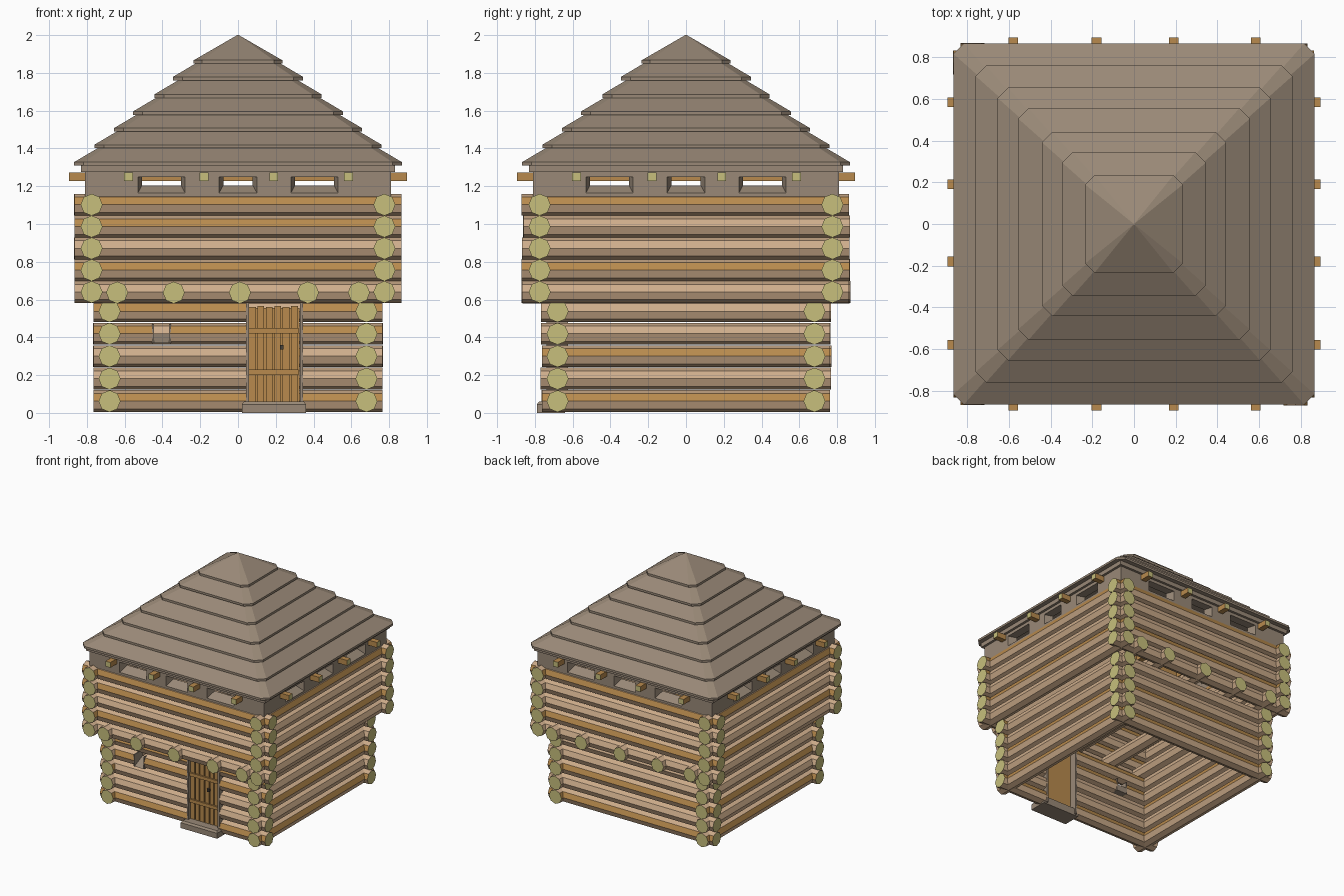
import bpy, bmesh, math, random
from mathutils import Vector, Matrix

if "Cube" in bpy.data.objects:
    bpy.data.objects.remove(bpy.data.objects["Cube"])

random.seed(4)


def mat(name, rgb):
    m = bpy.data.materials.new(name)
    m.diffuse_color = (*rgb, 1)
    m.use_nodes = True
    m.node_tree.nodes["Principled BSDF"].inputs["Base Color"].default_value = m.diffuse_color
    return m


TAN = mat("pale_log", (0.62, 0.42, 0.26))
ORANGE = mat("orange_wood", (0.48, 0.255, 0.075))
CUT = mat("cut_log_end", (0.57, 0.52, 0.2))
GREY = mat("weathered_wood", (0.32, 0.25, 0.185))
DARK = mat("dark_iron", (0.06, 0.05, 0.04))


def finish(name, bm, mats):
    bmesh.ops.recalc_face_normals(bm, faces=bm.faces)
    me = bpy.data.meshes.new(name)
    bm.to_mesh(me)
    bm.free()
    for m in mats:
        me.materials.append(m)
    ob = bpy.data.objects.new(name, me)
    bpy.context.collection.objects.link(ob)
    return ob


def hull(name, pts, m, turn=0):
    """Convex solid around points, turned by quarter turns about z."""
    bm = bmesh.new()
    r = Matrix.Rotation(turn * math.pi / 2, 3, 'Z')
    for p in pts:
        bm.verts.new(r @ Vector(p))
    bmesh.ops.convex_hull(bm, input=bm.verts)
    bmesh.ops.dissolve_limit(bm, angle_limit=0.01, verts=bm.verts, edges=bm.edges)
    return finish(name, bm, [m])


def box(name, x, y, z, m, turn=0):
    return hull(name, [(a, b, c) for a in x for b in y for c in z], m, turn)


def log(name, axis, a, b, side, z, r=0.058, orange=False):
    """Eight-sided log from a to b along an axis, offset to one side."""
    bm = bmesh.new()
    rings = []
    for t in (a, b):
        ring = []
        for i in range(8):
            u = side + r * math.cos(i * math.pi / 4)
            h = z + r * math.sin(i * math.pi / 4)
            ring.append(bm.verts.new((t, u, h) if axis == 'x' else (u, t, h)))
        rings.append(ring)
    for ring in rings:
        bm.faces.new(ring).material_index = 2
    for i in range(8):
        j = (i + 1) % 8
        f = bm.faces.new((rings[0][i], rings[0][j], rings[1][j], rings[1][i]))
        f.material_index = 1 if orange and i in (0, 3) else 0
    return finish(name, bm, [TAN, ORANGE, CUT])


def jit(v):
    return v + random.uniform(-0.005, 0.005)


# log walls: lower storey and wider upper storey
DOOR = (0.05, 0.335)
LOOP = (-0.45, -0.36)
storeys = [("lower", 0.68, 0.765, 0.062, 0.119, "OTTOO", "OTOTT"),
           ("upper", 0.775, 0.866, 0.64, 0.1155, "TOTOO", "TOTTO")]
for label, s, e, z0, dz, front, other in storeys:
    for k in range(5):
        z = z0 + dz * k
        o = other[k] == "O"
        log(label + "_right_log", 'y', -jit(e), jit(e), s, z, orange=o)
        log(label + "_left_log", 'y', -jit(e), jit(e), -s, z, orange=o)
        log(label + "_back_log", 'x', -jit(e), jit(e), s, z, orange=o)
        # front logs stop at the door and at the loophole
        spans = [(-e, e)]
        if label == "lower":
            spans = [(-e, DOOR[0]), (DOOR[1], e)]
            if k == 3:
                spans = [(-e, LOOP[0]), (LOOP[1], DOOR[0]), (DOOR[1], e)]
        for a, b in spans:
            log(label + "_front_log", 'x', a, b, -s, z, orange=front[k] == "O")

# floor beams poking out at front and back
for x in (-0.64, -0.34, 0.01, 0.37, 0.64):
    log("floor_beam", 'y', -0.866, 0.866, x, 0.637)

# loophole: sloping sill and thin side cheeks
hull("loophole_sill", [(x, y, z) for x in LOOP for y, z in
     ((-0.735, 0.37), (-0.625, 0.37), (-0.625, 0.42))], GREY)
for x in LOOP:
    box("loophole_cheek", (x - 0.004, x + 0.004), (-0.735, -0.625), (0.37, 0.47), GREY)

# door: jambs, planks, braces, handle, step
for x in DOOR:
    box("door_jamb", (x - 0.008, x + 0.008), (-0.738, -0.625), (0.01, 0.585), GREY)
box("door_back", (0.06, 0.325), (-0.69, -0.68), (0.05, 0.555), ORANGE)
for i in range(6):
    x = 0.058 + i * 0.0447
    box("door_plank", (x, x + 0.036), (-0.712, -0.69), (0.055, 0.56 + 0.006 * (i % 2)), ORANGE)
for z in (0.215, 0.435):
    box("door_brace", (0.058, 0.32), (-0.725, -0.71), (z - 0.014, z + 0.014), ORANGE)
box("door_handle", (0.222, 0.242), (-0.73, -0.71), (0.335, 0.36), DARK)
hull("door_step", [(x, y, z) for z, w in ((0, 0.0), (0.045, 0.0), (0.06, 0.012))
     for x in (0.02 + w, 0.36 - w) for y in (-0.79 + w, -0.64)], GREY)

# parapet under the roof: flared slots on all four sides, plus cross beams
posts = [(-0.81, -0.53), (-0.28, -0.1), (0.1, 0.28), (0.53, 0.81)]
slots = [(-0.53, -0.28), (-0.1, 0.1), (0.28, 0.53)]
for t in range(4):
    box("parapet_header", (-0.81, 0.81), (-0.81, -0.74), (1.25, 1.31), GREY, t)
    for a, b in posts:
        ia = a if a < -0.8 else a - 0.022
        ib = b if b > 0.8 else b + 0.022
        hull("parapet_post", [(x, y, z) for z in (1.14, 1.25) for x, y in
             ((a, -0.81), (b, -0.81), (ib, -0.74), (ia, -0.74))], GREY, t)
    for a, b in slots:
        hull("slot_sill", [(x, y, z) for x in (a, b) for y, z in
             ((-0.81, 1.14), (-0.81, 1.165), (-0.74, 1.205), (-0.74, 1.14))], GREY, t)
    box("eave_fascia", (-0.83, 0.83), (-0.83, -0.805), (1.275, 1.315), GREY, t)

for axis in 'xy':
    for p in (-0.58, -0.18, 0.19, 0.585):
        w, lo, hi, e = 0.023, 1.228, 1.272, 0.895
        xs, ys = ((-e, e), (p - w, p + w)) if axis == 'x' else ((p - w, p + w), (-e, e))
        ob = box("roof_beam", xs, ys, (lo, hi), ORANGE)
        ob.data.materials.append(CUT)
        for f in ob.data.polygons:
            along = f.normal.x if axis == 'x' else f.normal.y
            f.material_index = 1 if abs(along) > 0.9 else 0


# stepped roof: overlapping chamfered courses, then a pointed cap
def course(name, rings):
    bm = bmesh.new()
    loops = []
    for w, z, c in rings:
        pts = [(w, -w + c), (w, w - c), (w - c, w), (-w + c, w),
               (-w, w - c), (-w, -w + c), (-w + c, -w), (w - c, -w)]
        loops.append([bm.verts.new((x, y, z)) for x, y in pts])
    for a, b in zip(loops, loops[1:]):
        for i in range(8):
            j = (i + 1) % 8
            bm.faces.new((a[i], a[j], b[j], b[i]))
    bm.faces.new(loops[0])
    bm.faces.new(loops[-1])
    finish(name, bm, [GREY])


for k in range(7):
    w, z = 0.867 - 0.105 * k, 1.31 + 0.09 * k
    if k:
        w, z = jit(w), z + random.uniform(-0.003, 0.003)
    if k < 6:
        course("roof_course", [(w, z, 0.05), (w, z + 0.018, 0.05), (w - 0.13, z + 0.095, 0.035)])
    else:
        course("roof_cap", [(w, z, 0.045), (w, z + 0.018, 0.045), (0.004, 2.0, 0.001)])
